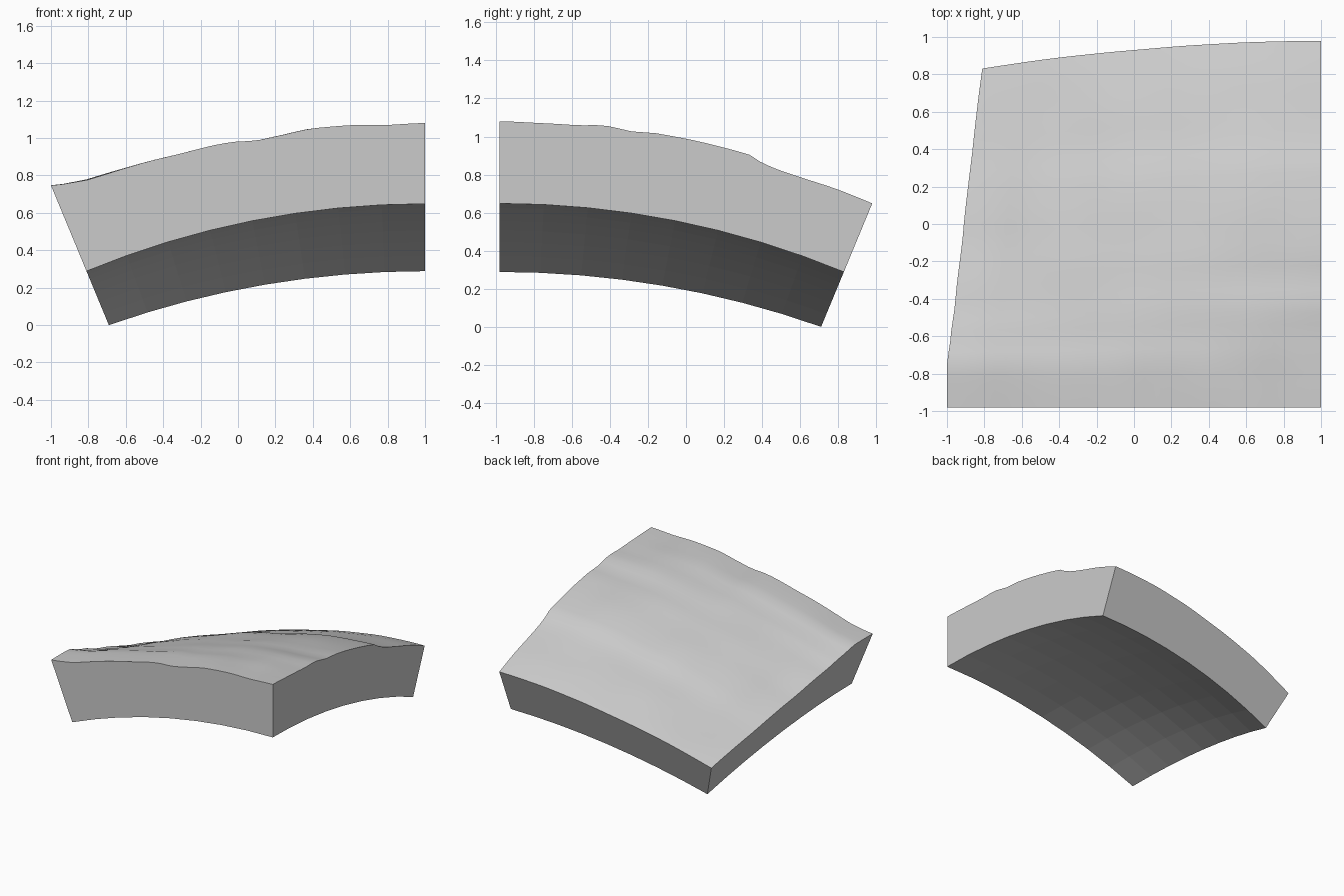
import bpy, bmesh, math
from mathutils import Vector, noise

if "Cube" in bpy.data.objects:
    bpy.data.objects.remove(bpy.data.objects["Cube"])

N, STEP = 32, 4                 # top grid divisions, top cells per underside cell
SPAN = math.radians(22.5)       # angle covered by the patch in both directions
R_IN = 4.73                     # underside radius
CENTRE = Vector((1.0, -0.98, -4.082))

# Ground radius along the four rims, as (parameter, radius)
FRONT = [(0, 5.162), (.1, 5.155), (.2, 5.166), (.3, 5.168), (.4, 5.152), (.45, 5.147),
         (.5, 5.162), (.55, 5.168), (.65, 5.166), (.75, 5.173), (.85, 5.177),
         (.9, 5.181), (.95, 5.198), (1, 5.226)]
RIGHT = [(0, 5.162), (.1, 5.157), (.2, 5.157), (.27, 5.17), (.35, 5.155), (.4, 5.165),
         (.5, 5.164), (.6, 5.16), (.66, 5.156), (.7, 5.128), (.75, 5.12),
         (.81, 5.118), (.9, 5.122), (1, 5.12)]
BACK = [(0, 5.12), (.2, 5.115), (.35, 5.105), (.55, 5.09), (.75, 5.083), (1, 5.067)]
LEFT = [(0, 5.226), (.12, 5.23), (.2, 5.188), (.3, 5.142), (.5, 5.088),
        (.75, 5.06), (1, 5.067)]


def rim(profile, t):
    """Smoothly interpolated rim radius."""
    for (a, ra), (b, rb) in zip(profile, profile[1:]):
        if t <= b:
            k = (t - a) / (b - a)
            k = .5 * k + .5 * k * k * (3 - 2 * k)
            return ra + (rb - ra) * k
    return profile[-1][1]


def ground(u, v):
    """Radius blended from the four rims, with gentle bumps inside."""
    r = (1 - v) * rim(FRONT, u) + v * rim(BACK, u) + (1 - u) * rim(RIGHT, v) + u * rim(LEFT, v)
    r -= ((1 - u) * (1 - v) * FRONT[0][1] + u * (1 - v) * FRONT[-1][1]
          + (1 - u) * v * BACK[0][1] + u * v * BACK[-1][1])
    fade = min(1, 8 * u * (1 - u)) * min(1, 8 * v * (1 - v))
    return r + .012 * fade * noise.noise(Vector((u * 5, v * 5, 3.7)))


def place(i, j, radius):
    """Point on the sphere patch: i runs to the left, j to the back."""
    d = Vector((-math.tan(SPAN * i / N), math.tan(SPAN * j / N), 1)).normalized()
    return CENTRE + d * radius


bm = bmesh.new()
top = {(i, j): bm.verts.new(place(i, j, ground(i / N, j / N)))
       for i in range(N + 1) for j in range(N + 1)}
low = {(i, j): bm.verts.new(place(i, j, R_IN))
       for i in range(0, N + 1, STEP) for j in range(0, N + 1, STEP)}

# Smooth ground surface
for i in range(N):
    for j in range(N):
        f = bm.faces.new([top[i, j], top[i, j + 1], top[i + 1, j + 1], top[i + 1, j]])
        f.smooth = True

# Faceted underside
for i in range(0, N, STEP):
    for j in range(0, N, STEP):
        bm.faces.new([low[i, j], low[i + STEP, j], low[i + STEP, j + STEP], low[i, j + STEP]])

# Four flat cut sides
sides = [lambda k: (k, 0), lambda k: (N, k), lambda k: (N - k, N), lambda k: (0, N - k)]
for at in sides:
    for k in range(0, N, STEP):
        upper = [top[at(m)] for m in range(k, k + STEP + 1)]
        bm.faces.new(upper + [low[at(k + STEP)], low[at(k)]])

bmesh.ops.recalc_face_normals(bm, faces=bm.faces)
# Keep the rim between ground and sides crisp
for e in bm.edges:
    e.smooth = all(f.smooth for f in e.link_faces)

mesh = bpy.data.meshes.new("terrain_patch")
bm.to_mesh(mesh)
bm.free()
stone = bpy.data.materials.new("light_grey")
stone.diffuse_color = (0.6, 0.6, 0.6, 1)
stone.use_nodes = True
stone.node_tree.nodes["Principled BSDF"].inputs["Base Color"].default_value = stone.diffuse_color
mesh.materials.append(stone)
patch = bpy.data.objects.new("terrain_patch", mesh)
bpy.context.collection.objects.link(patch)
